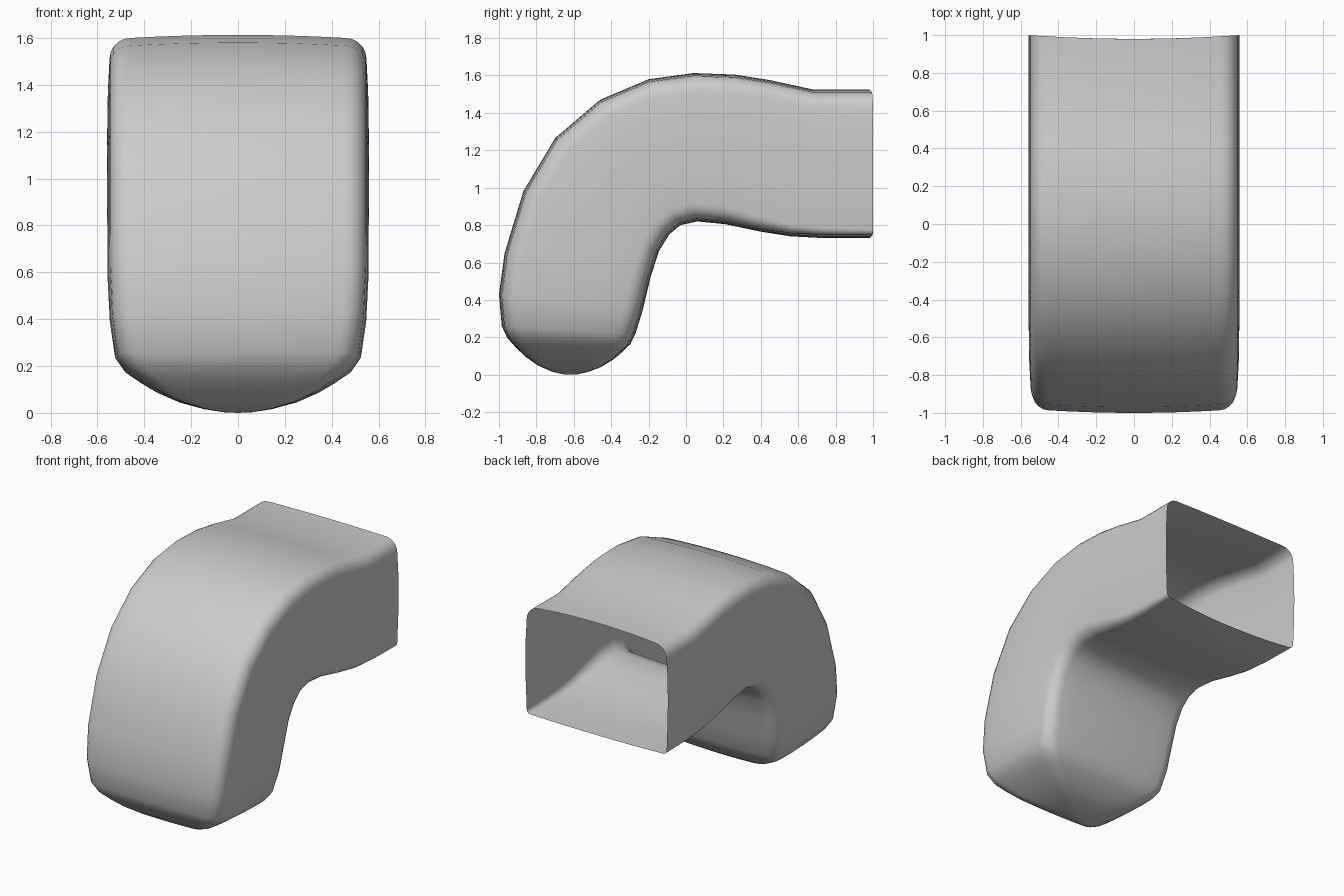
import bpy, bmesh, math
from mathutils import Vector

cube = bpy.data.objects.get("Cube")
if cube:
    bpy.data.objects.remove(cube, do_unlink=True)

# Material
grey = bpy.data.materials.new("plain grey")
grey.use_nodes = True
colour = (0.6, 0.6, 0.6, 1)
grey.diffuse_color = colour
grey.node_tree.nodes["Principled BSDF"].inputs["Base Color"].default_value = colour

# Stations along the bend: outer y, z, inner y, z, half width, inner corner radius
STATIONS = [
    (.98, 1.525, .98, .73, .558, .03),
    (.68, 1.525, .75, .73, .558, .04),
    (.45, 1.575, .56, .74, .558, .05),
    (.26, 1.605, .40, .765, .558, .07),
    (.04, 1.613, .21, .805, .558, .09),
    (-.20, 1.58, .06, .82, .558, .09),
    (-.46, 1.47, -.03, .80, .558, .09),
    (-.70, 1.265, -.09, .75, .558, .09),
    (-.87, .98, -.145, .66, .558, .09),
    (-.97, .65, -.19, .52, .557, .09),
    (-1.0, .43, -.23, .35, .547, .09),
    (-.985, .26, -.27, .22, .525, .09),
]
CAP = [(.92, .18), (.8, .135), (.66, .09), (.48, .047), (.28, .017), (.12, .003)]
BULGE, SIDE, OUTER_R = .02, .01, .09


def corner(w, r):
    """Half of one long side: bulged edge, then a rounded corner (x, depth)."""
    flat = w - SIDE - r
    pts = [(flat * t, BULGE * (flat * t / w) ** 2) for t in (0, .25, .5, .75)]
    for i in range(6):
        a = math.pi / 2 * i / 5
        pts.append((flat + r * math.sin(a), BULGE * (flat / w) ** 2 + r * (1 - math.cos(a))))
    return pts


def section(oy, oz, iy, iz, w, r):
    outer, inner = Vector((0, oy, oz)), Vector((0, iy, iz))
    length = (outer - inner).length
    half = [(x, length - d) for x, d in corner(w, OUTER_R)]
    half += [(w - SIDE * .25, length * .7), (w, length * .5), (w - SIDE * .25, length * .3)]
    half += [(x, d) for x, d in reversed(corner(w, r))]
    loop = half + [(-x, v) for x, v in reversed(half[1:-1])]
    return [inner.lerp(outer, v / length) + Vector((x, 0, 0)) for x, v in loop]


rings = [section(*s) for s in STATIONS]

# Slightly hollow edge at the opening
for p in rings[0]:
    p.y += .02 * (p.x / .558) ** 2

# Rounded closed end, shrinking towards its lowest point
rim = rings[-1]
centre = Vector((0, -.62, .24))
for s, z in CAP:
    rings.append([Vector((p.x * s, centre.y + (p.y - centre.y) * s,
                          z + (p.z - centre.z) * s * s)) for p in rim])

bm = bmesh.new()
loops = [[bm.verts.new(p) for p in ring] for ring in rings]
n = len(rim)
for a, b in zip(loops, loops[1:]):
    for i in range(n):
        j = (i + 1) % n
        bm.faces.new((a[i], a[j], b[j], b[i]))
tip = bm.verts.new((0, centre.y, 0))
for i in range(n):
    bm.faces.new((loops[-1][i], loops[-1][(i + 1) % n], tip))
bmesh.ops.recalc_face_normals(bm, faces=bm.faces)
if tip.normal.z > 0 or sum((f.normal.z for f in tip.link_faces)) > 0:
    bmesh.ops.reverse_faces(bm, faces=bm.faces)

mesh = bpy.data.meshes.new("bent_pipe")
bm.to_mesh(mesh)
bm.free()
mesh.materials.append(grey)
pipe = bpy.data.objects.new("bent_pipe", mesh)
bpy.context.collection.objects.link(pipe)
bpy.context.view_layer.objects.active = pipe
pipe.select_set(True)
bpy.ops.object.shade_smooth_by_angle(angle=math.radians(60))
